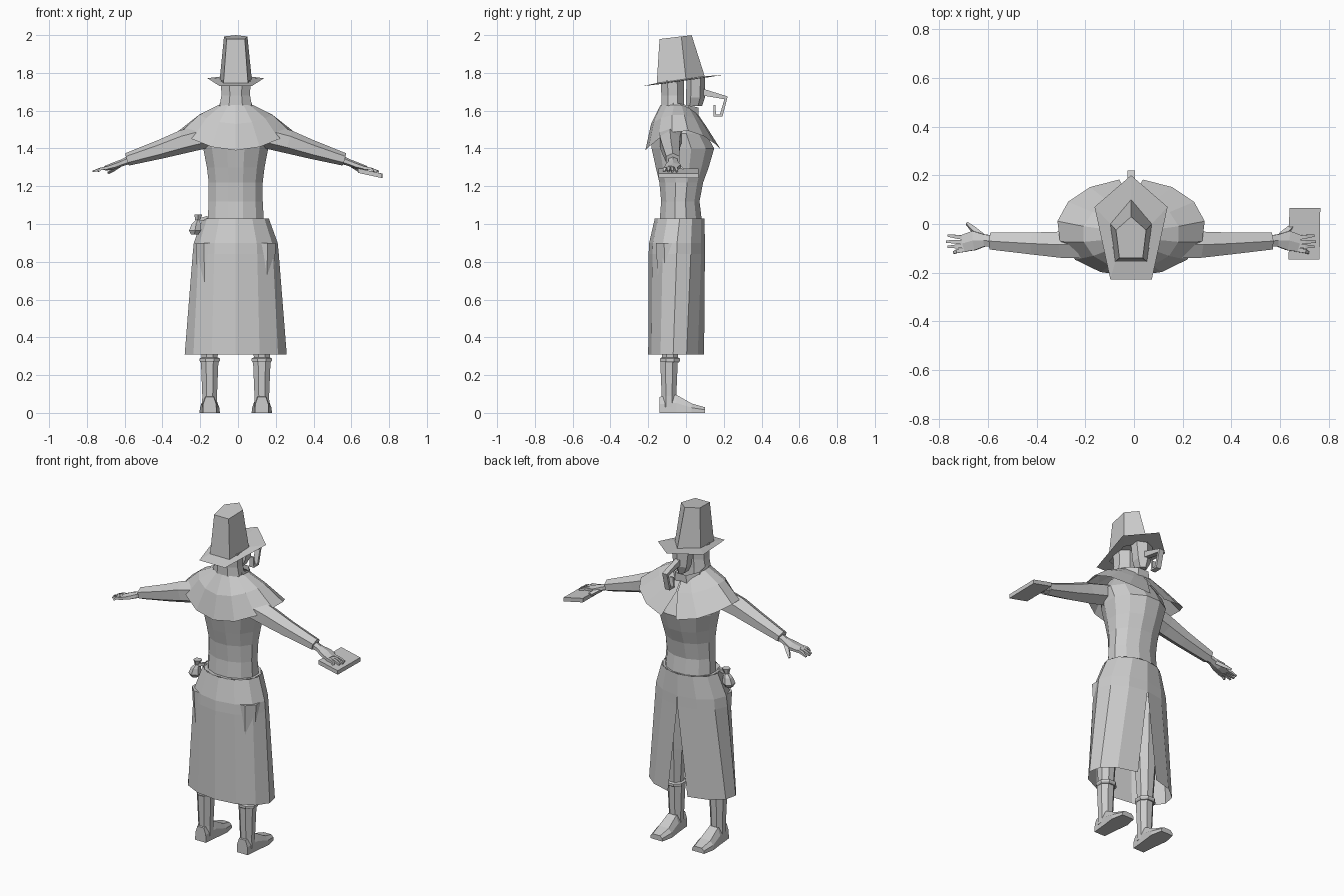
import bpy, bmesh, math
from mathutils import Vector

if "Cube" in bpy.data.objects:
    bpy.data.objects.remove(bpy.data.objects["Cube"])

CX = -0.012  # body axis; the book shifts the bounding box
pi = math.pi
mat = bpy.data.materials.new("plain_grey")
mat.diffuse_color = (0.6, 0.6, 0.6, 1)
mat.use_nodes = True
mat.node_tree.nodes["Principled BSDF"].inputs["Base Color"].default_value = mat.diffuse_color


def loft(name, rings, closed=True, caps=(True, True)):
    """Skin a list of equal-length point rings with flat faces."""
    bm = bmesh.new()
    vs = [[bm.verts.new(p) for p in r] for r in rings]
    n = len(rings[0])
    for a, b in zip(vs, vs[1:]):
        for i in range(n if closed else n - 1):
            j = (i + 1) % n
            bm.faces.new((a[i], a[j], b[j], b[i]))
    if caps[0]:
        bm.faces.new(vs[0][::-1])
    if caps[1]:
        bm.faces.new(vs[-1])
    bmesh.ops.recalc_face_normals(bm, faces=bm.faces)
    me = bpy.data.meshes.new(name)
    bm.to_mesh(me)
    bm.free()
    me.materials.append(mat)
    ob = bpy.data.objects.new(name, me)
    bpy.context.collection.objects.link(ob)
    return ob


def ring(z, y0, y1, rx, n=12, cx=CX):
    """Horizontal ellipse from y0 to y1, half width rx."""
    cy, ry = (y0 + y1) / 2, (y1 - y0) / 2
    return [(cx + rx * math.cos(t), cy + ry * math.sin(t), z)
            for t in (2 * pi * (i + .5) / n for i in range(n))]


def tube(name, pts, radii, n=6, side=(0, 1, 0)):
    """Sweep along pts; radii = (along side, across side)."""
    pts = [Vector(p) for p in pts]
    rings = []
    for i, p in enumerate(pts):
        d = (pts[min(i + 1, len(pts) - 1)] - pts[max(i - 1, 0)]).normalized()
        s = Vector(side)
        s = (s - d * s.dot(d)).normalized()
        u = d.cross(s)
        a, b = radii[i]
        rings.append([p + s * a * math.cos(t) + u * b * math.sin(t)
                      for t in (2 * pi * (k + .5) / n for k in range(n))])
    return loft(name, rings)


# Hat: five-sided brim and crown, tilted up towards the face (+y)
def penta(tip, wide, mid, half, back, z, k=.14):
    pts = [(0, tip), (-wide, mid), (-half, back), (half, back), (wide, mid)]
    return [(CX + x, y, z + k * y) for x, y in pts]


loft("hat_brim", [penta(.10, .085, .0, .065, -.155, 1.768),
                  penta(.20, .15, .07, .085, -.228, 1.762),
                  penta(.10, .083, .0, .063, -.15, 1.76)], caps=(False, False))
loft("hat_crown", [penta(.10, .085, .0, .065, -.155, 1.765),
                   penta(.03, .062, -.025, .048, -.14, 1.996, .12)])

# Head, face and collar
loft("head", [ring(1.56, -.14, 0, .10, 8), ring(1.63, -.135, -.005, .092, 8),
              ring(1.68, -.135, -.005, .082, 8), ring(1.76, -.14, -.005, .085, 8)])
loft("face", [ring(1.625, .0, .085, .025, 6), ring(1.67, .0, .10, .05, 6),
              ring(1.772, .003, .10, .065, 6)])
loft("collar", [[(x, y, z - .2 * (y + .05)) for x, y, z in ring(z, -.13, .075, r, 8)]
                for z, r in ((1.59, .105), (1.64, .09))], caps=(False, False))

# Bent smoking pipe
tube("pipe", [(CX, .08, 1.70), (CX, .212, 1.668), (CX, .186, 1.574),
              (CX, .152, 1.574), (CX, .15, 1.63)],
     [(.02, .026), (.022, .016), (.022, .012), (.022, .012), (.016, .007)], 4, (1, 0, 0))

# Cape: hem drops to points front and back, small notch at the front
rows = []
for rx, yb, yf, zs, zb, zf in ((.095, -.135, .05, 1.63, 1.63, 1.60),
                               (.20, -.185, .105, 1.58, 1.53, 1.52),
                               (.305, -.215, .185, 1.495, 1.39, 1.395)):
    row = []
    for i in range(15):
        d = .16 if rx > .3 else 0.02
        t = pi / 2 + d + (2 * pi - 2 * d) * i / 14
        s = math.sin(t)
        cy, ry = (yb + yf) / 2, (yf - yb) / 2
        z = zs + ((zf if s > 0 else zb) - zs) * s * s
        row.append((CX + rx * math.cos(t), cy + ry * s, z))
    rows.append(row)
loft("cape", rows, closed=False, caps=(False, False))

# Torso
loft("torso", [ring(*r) for r in ((1.00, -.145, .09, .155), (1.12, -.135, .075, .148),
                                  (1.22, -.145, .095, .148), (1.30, -.165, .125, .158),
                                  (1.40, -.188, .155, .178), (1.48, -.185, .11, .185),
                                  (1.57, -.15, .05, .12))])

# Long open skirt with a slit at the front
rows = []
for z, yb, yf, rx, d in ((1.03, -.165, .098, .175, 0.0), (.90, -.195, .10, .222, 0.0),
                         (.84, -.198, .10, .228, .002), (.31, -.20, .10, .272, .24)):
    row = []
    for i in range(13):
        t = pi / 2 + d + (2 * pi - 2 * d) * i / 12
        row.append((CX + rx * math.cos(t), (yb + yf) / 2 + (yf - yb) / 2 * math.sin(t), z))
    rows.append(row)
loft("skirt", rows, closed=False, caps=(False, False))
loft("waist_top", [ring(1.03, -.165, .098, .172), ring(1.028, -.14, .08, .15)],
     caps=(False, False))

# Pouch on the hip
px, py = -.222, -.08
loft("pouch", [ring(z, py - r, py + r, r, 6, px + o) for z, r, o in
               ((.945, .022, -.008), (.965, .036, -.006), (1.0, .027, 0),
                (1.02, .014, .008), (1.05, .024, .012))])
tube("pouch_strap", [(-.21, py, 1.02), (-.16, py, 1.035)], [(.012, .012)] * 2, 4)

for s, label in ((-1, "left"), (1, "right")):
    X = lambda x: CX + s * x
    fx = X(.138)
    # Legs, boots and feet
    loft(label + "_leg", [ring(z, -.085 - r, -.085 + r, r, 8, fx)
                          for z, r in ((.27, .044), (.5, .06), (.9, .08))])
    loft(label + "_boot", [ring(z, -.09 - r, -.09 + r, r, 8, fx)
                           for z, r in ((.03, .044), (.09, .042), (.27, .05))])
    loft(label + "_boot_cuff", [ring(z, -.085 - r, -.085 + r, r, 8, fx)
                                for z, r in ((.268, .052), (.276, .058), (.288, .058),
                                             (.293, .048))])
    prof = [(-.14, .036, .085), (-.05, .044, .095), (.03, .054, .05), (.10, .04, .03)]
    loft(label + "_foot", [[(fx - w, y, 0), (fx + w, y, 0), (fx + w * .95, y, h * .55),
                            (fx + w * .6, y, h), (fx - w * .6, y, h),
                            (fx - w * .95, y, h * .55)] for y, w, h in prof])
    # Sleeve, wrist and palm
    tube(label + "_sleeve", [(X(.12), -.08, 1.475), (X(.28), -.085, 1.435),
                             (X(.40), -.08, 1.395), (X(.575), -.07, 1.342)],
         [(.07, .065), (.062, .062), (.052, .05), (.04, .034)])
    tube(label + "_palm", [(X(.56), -.07, 1.34), (X(.60), -.068, 1.325),
                           (X(.645), -.068, 1.308), (X(.69), -.08, 1.295)],
         [(.028, .022), (.028, .018), (.046, .018), (.04, .013)])
    # Fingers and thumb
    for k, (y0, y1, tip) in enumerate(((-.058, -.047, .752), (-.075, -.072, .758),
                                       (-.09, -.094, .752), (-.105, -.118, .728))):
        tube(f"{label}_finger_{k + 1}",
             [(X(.675), y0, 1.298), (X(.715), (y0 + y1) / 2, 1.292), (X(tip), y1, 1.278)],
             [(.012, .011), (.011, .01), (.007, .006)], 4)
    tube(label + "_thumb", [(X(.615), -.05, 1.315), (X(.65), -.02, 1.29),
                            (X(.675), .003, 1.27)],
         [(.016, .014), (.014, .012), (.007, .007)], 4, (1, 0, 0))

# Book held under the right-hand side hand
loft("book", [[(x, y, z - .012), (x, y, z + .012)][::1] +
              [(x + .003, y + .21, z + .012), (x + .003, y + .21, z - .012)]
              for x, y, z in ((.635, -.145, 1.283), (.762, -.145, 1.255))])
